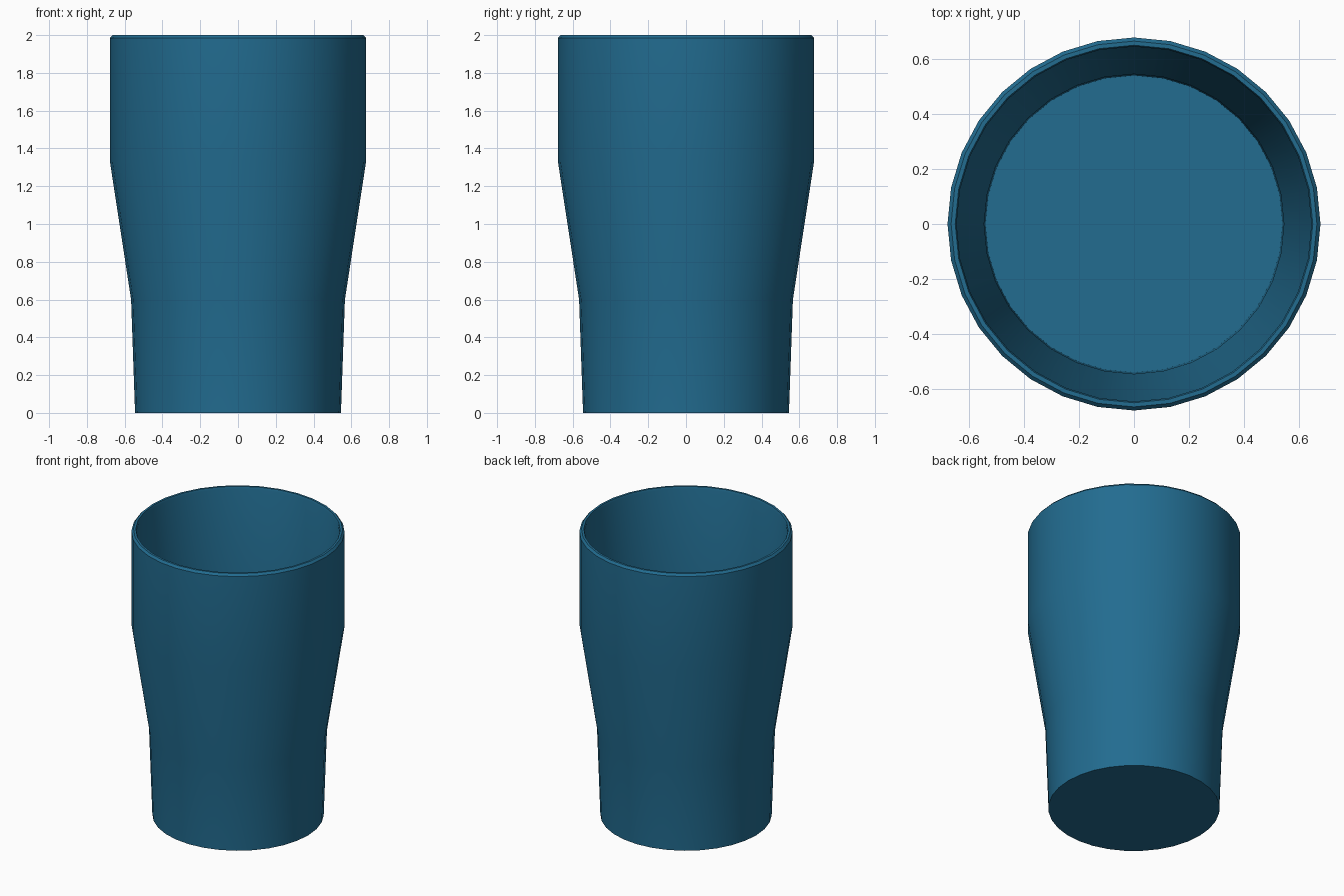
import bpy, bmesh, math

if "Cube" in bpy.data.objects:
    bpy.data.objects.remove(bpy.data.objects["Cube"])

SIDES = 32

# Wall profile (radius, height): outside bottom, over the rim, down to the inner floor
PROFILE = [
    (0.545, 0.0), (0.566, 0.60), (0.678, 1.33), (0.678, 1.985),
    (0.665, 2.0), (0.650, 2.0), (0.645, 1.985),
    (0.645, 1.33), (0.545, 0.60), (0.54, 0.02),
]

bm = bmesh.new()
rings = []
for r, z in PROFILE:
    rings.append([bm.verts.new((r * math.cos(2 * math.pi * i / SIDES),
                                r * math.sin(2 * math.pi * i / SIDES), z))
                  for i in range(SIDES)])

# Wall bands
for a, b in zip(rings, rings[1:]):
    for i in range(SIDES):
        j = (i + 1) % SIDES
        bm.faces.new((a[i], a[j], b[j], b[i]))

# Base underside and inner floor
bm.faces.new(rings[0][::-1])
bm.faces.new(rings[-1])
bmesh.ops.recalc_face_normals(bm, faces=bm.faces[:])

mesh = bpy.data.meshes.new("cup")
bm.to_mesh(mesh)
bm.free()
cup = bpy.data.objects.new("cup", mesh)
bpy.context.collection.objects.link(cup)

# Blue finish
mat = bpy.data.materials.new("blue")
mat.diffuse_color = (0.016, 0.15, 0.28, 1.0)
mat.use_nodes = True
mat.node_tree.nodes["Principled BSDF"].inputs["Base Color"].default_value = mat.diffuse_color
mesh.materials.append(mat)

# Smooth wall, sharp rim and base
bpy.context.view_layer.objects.active = cup
cup.select_set(True)
bpy.ops.object.shade_smooth_by_angle(angle=math.radians(30))
